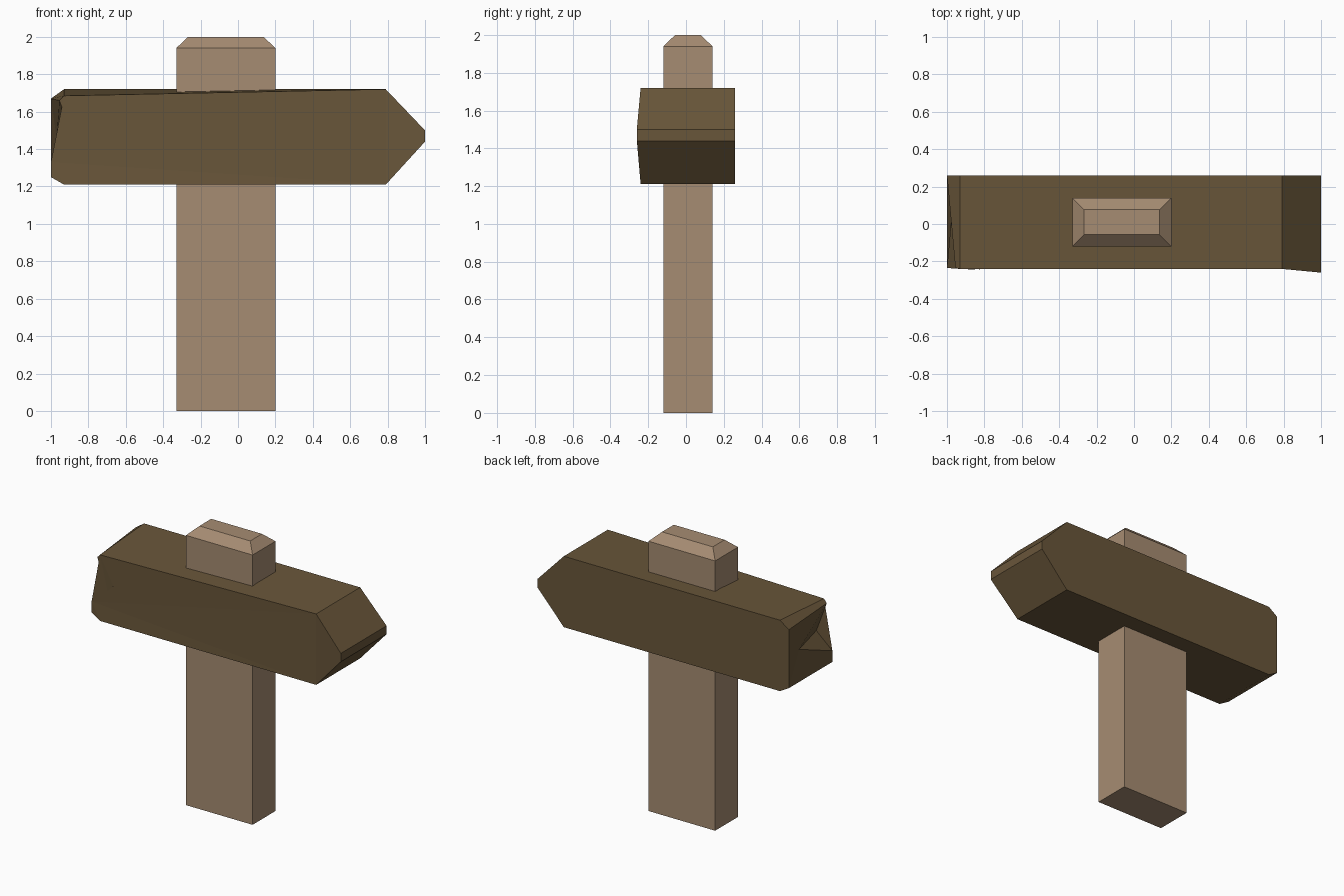
import bpy
import bmesh

cube = bpy.data.objects.get("Cube")
if cube:
    bpy.data.objects.remove(cube, do_unlink=True)


def make_material(name, rgb):
    mat = bpy.data.materials.new(name)
    mat.use_nodes = True
    mat.diffuse_color = (*rgb, 1)
    mat.node_tree.nodes["Principled BSDF"].inputs["Base Color"].default_value = (*rgb, 1)
    return mat


def finish(name, bm, mat):
    bmesh.ops.recalc_face_normals(bm, faces=bm.faces)
    mesh = bpy.data.meshes.new(name)
    bm.to_mesh(mesh)
    bm.free()
    mesh.materials.append(mat)
    obj = bpy.data.objects.new(name, mesh)
    bpy.context.collection.objects.link(obj)
    return obj


def bridge(bm, lower, upper):
    n = len(lower)
    for i in range(n):
        j = (i + 1) % n
        bm.faces.new((lower[i], lower[j], upper[j], upper[i]))


light_wood = make_material("light wood", (0.381, 0.262, 0.168))
dark_wood = make_material("dark wood", (0.141, 0.093, 0.042))

# Post: square-cut timber with a chamfered top
bm = bmesh.new()
rings = []
for z, inset in ((0, 0), (1.94, 0), (2, 0.063)):
    x0, x1, y0, y1 = -0.33 + inset, 0.2 - inset, -0.12 + inset, 0.14 - inset
    rings.append([bm.verts.new((x, y, z)) for x, y in
                  ((x0, y0), (x1, y0), (x1, y1), (x0, y1))])
bridge(bm, rings[0], rings[1])
bridge(bm, rings[1], rings[2])
bm.faces.new(rings[0])
bm.faces.new(rings[2])
finish("post", bm, light_wood)

# Arrow board: clean back outline, front outline with a broken tail
bm = bmesh.new()
back = [bm.verts.new((x, 0.26, z)) for x, z in (
    (-0.93, 1.72), (0.79, 1.72), (1, 1.5), (1, 1.44),
    (0.79, 1.21), (-0.93, 1.21), (-1, 1.25), (-1, 1.67))]
front = [bm.verts.new(p) for p in (
    (-0.93, -0.24, 1.685), (0.79, -0.24, 1.72), (1, -0.26, 1.5), (1, -0.26, 1.44),
    (0.79, -0.24, 1.21), (-0.93, -0.24, 1.21), (-1, -0.235, 1.25))]
chip_low = bm.verts.new((-1, -0.235, 1.33))
chip_mid = bm.verts.new((-0.87, -0.24, 1.44))
split = bm.verts.new((-0.82, -0.245, 1.49))
chip_top = bm.verts.new((-0.955, -0.235, 1.66))
core = bm.verts.new((-0.97, 0.10, 1.46))

bm.faces.new(back)
for i in range(6):
    bm.faces.new((back[i], back[i + 1], front[i + 1], front[i]))
bm.faces.new((back[7], back[0], front[0], chip_top))

# Splintered notch in the tail
for a, b in ((back[6], front[6]), (front[6], chip_low), (chip_low, chip_mid),
             (chip_mid, chip_top), (chip_top, back[7]), (back[7], back[6])):
    bm.faces.new((a, b, core))
bm.faces.new((chip_top, chip_mid, split))
bm.faces.new((front[0], chip_top, split))

# Warped front face
face = bm.faces.new(front + [chip_low, chip_mid, split])
bmesh.ops.triangulate(bm, faces=[face], ngon_method='EAR_CLIP')
finish("arrow_board", bm, dark_wood)
